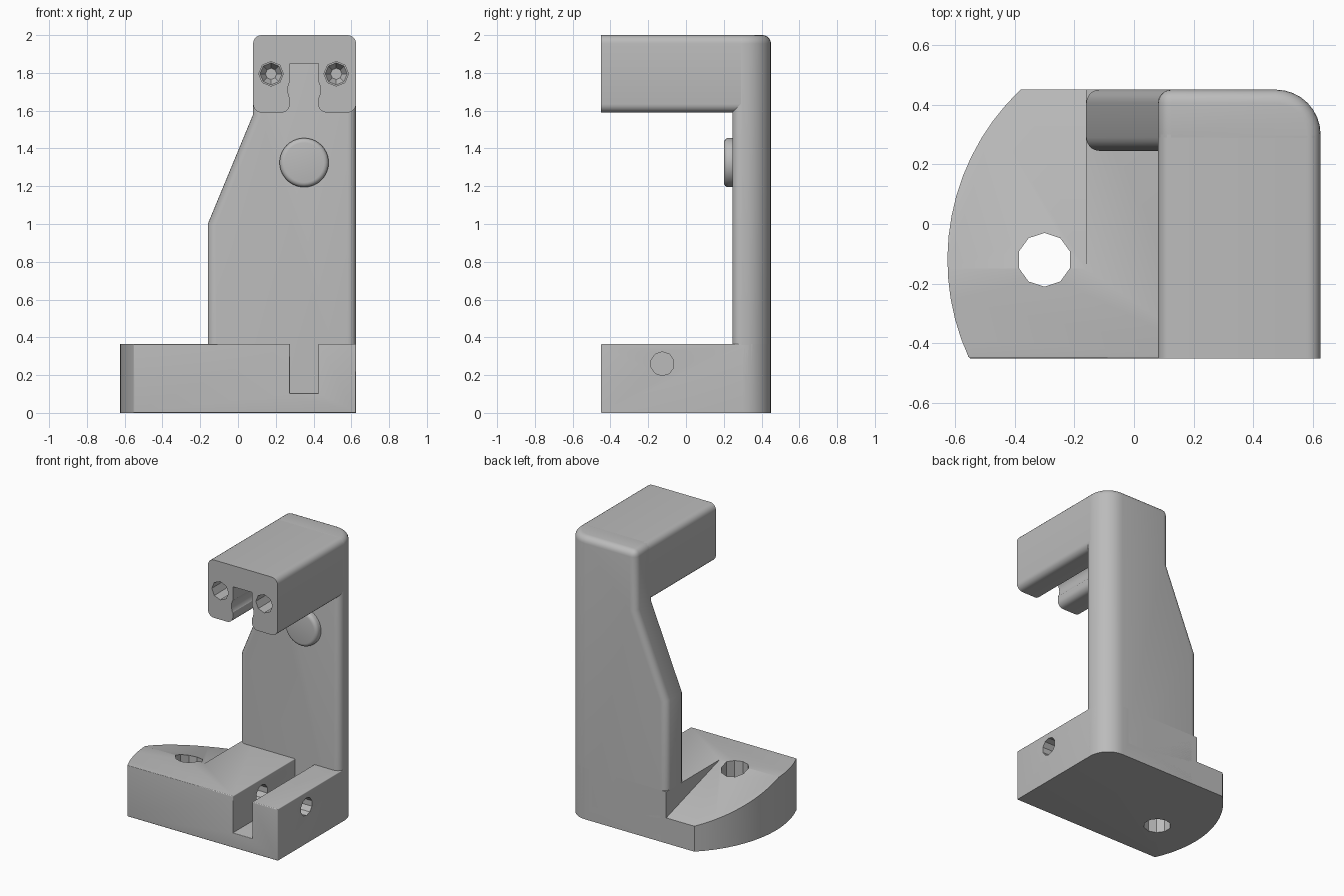
import bpy, bmesh
from math import radians, asin, sin, cos
from mathutils import Matrix, Vector

if "Cube" in bpy.data.objects:
    bpy.data.objects.remove(bpy.data.objects["Cube"])

grey = bpy.data.materials.new("light_grey")
grey.use_nodes = True
grey.diffuse_color = (0.5, 0.5, 0.5, 1)
grey.node_tree.nodes["Principled BSDF"].inputs["Base Color"].default_value = (0.5, 0.5, 0.5, 1)


def finish(name, bm):
    bmesh.ops.recalc_face_normals(bm, faces=bm.faces)
    mesh = bpy.data.meshes.new(name)
    bm.to_mesh(mesh)
    bm.free()
    mesh.materials.append(grey)
    obj = bpy.data.objects.new(name, mesh)
    bpy.context.collection.objects.link(obj)
    return obj


def prism(name, outline, axis, start, end):
    """Extrude a flat outline along x, y or z."""
    place = {"X": lambda u, v, w: (w, u, v),
             "Y": lambda u, v, w: (u, w, v),
             "Z": lambda u, v, w: (u, v, w)}[axis]
    bm = bmesh.new()
    face = bm.faces.new([bm.verts.new(place(u, v, start)) for u, v in outline])
    grown = bmesh.ops.extrude_face_region(bm, geom=[face])["geom"]
    shift = Vector(place(0, 0, end - start))
    bmesh.ops.translate(bm, vec=shift, verts=[g for g in grown if isinstance(g, bmesh.types.BMVert)])
    return finish(name, bm)


def rod(name, start, end, r1, r2=None, sides=10):
    """Cylinder or cone between two points."""
    a, b = Vector(start), Vector(end)
    turn = (b - a).to_track_quat("Z", "Y").to_matrix().to_4x4()
    bm = bmesh.new()
    bmesh.ops.create_cone(bm, cap_ends=True, segments=sides, radius1=r1,
                          radius2=r1 if r2 is None else r2, depth=(b - a).length,
                          matrix=Matrix.Translation((a + b) / 2) @ turn)
    return finish(name, bm)


def combine(obj, tool, operation="DIFFERENCE"):
    tool.hide_render = True
    mod = obj.modifiers.new("cut", "BOOLEAN")
    mod.operation, mod.object, mod.solver = operation, tool, "EXACT"
    graph = bpy.context.evaluated_depsgraph_get()
    mesh = bpy.data.meshes.new_from_object(obj.evaluated_get(graph))
    obj.modifiers.clear()
    obj.data = mesh
    bpy.data.objects.remove(tool)


def round_edges(obj, rule, radius, segments=5):
    bm = bmesh.new()
    bm.from_mesh(obj.data)
    edges = [e for e in bm.edges if len(e.link_faces) == 2
             and e.calc_face_angle(0) > radians(25) and rule(e.verts[0].co, e.verts[1].co)]
    bmesh.ops.bevel(bm, geom=edges, offset=radius, segments=segments, profile=0.5,
                    affect="EDGES", clamp_overlap=True)
    bm.to_mesh(obj.data)
    bm.free()


def near(value, *targets):
    return any(abs(value - t) < 0.003 for t in targets)


RIGHT, FRONT, BACK, WALL = 0.625, -0.45, 0.45, 0.245
SLOT_A, SLOT_B, TOP = 0.275, 0.425, 0.365


def back_corner(p, q):
    return all(near(v.x, RIGHT) and near(v.y, BACK) for v in (p, q))


# Base with a slot, trimmed to a curved left end
base = prism("base", [(-0.8, 0), (RIGHT, 0), (RIGHT, TOP), (SLOT_B, TOP), (SLOT_B, 0.105),
                      (SLOT_A, 0.105), (SLOT_A, TOP), (-0.8, TOP)], "Y", FRONT, BACK)
cx, cy, radius, steps = 0.161, -0.12, 0.786, 14
low, high = asin((FRONT - cy) / radius), asin((BACK - cy) / radius)
arc = [(cx - radius * cos(t), cy + radius * sin(t))
       for t in (low + (high - low) * i / steps for i in range(steps + 1))]
trim = prism("trim", [(arc[0][0], -0.7)] + arc + [(arc[-1][0], 0.7), (0.9, 0.7), (0.9, -0.7)],
             "Z", -0.2, 0.6)
combine(base, trim, "INTERSECT")
round_edges(base, back_corner, 0.15, 8)
round_edges(base, lambda p, q: (near(p.y, FRONT) and near(q.y, FRONT))
            or (near(p.z, TOP) and near(q.z, TOP) and near(p.x, SLOT_A, SLOT_B, RIGHT)
                and near(q.x, SLOT_A, SLOT_B, RIGHT) and near(p.x, q.x)), 0.043)

# Sloping rear shelf, mounting hole and cross hole
combine(base, prism("slope_cutter", [(-0.15, TOP), (0.5, 0.165), (0.5, 0.6), (-0.15, 0.6)],
                    "X", -1, -0.16))
combine(base, rod("mount_cutter", (-0.3, -0.12, -0.1), (-0.3, -0.12, 0.6), 0.09))
combine(base, rod("cross_cutter", (0, -0.125, 0.26), (0.8, -0.125, 0.26), 0.063))

# Upright column with a slanted shoulder
column = prism("column", [(-0.16, 0), (RIGHT, 0), (RIGHT, 2), (0.08, 2), (0.08, 1.58), (-0.16, 1)],
               "Y", WALL, BACK)
round_edges(column, back_corner, 0.15, 8)
round_edges(column, lambda p, q: max(p.z, q.z) > 0.01
            and not (near(p.z, q.z) and p.z < 1.9), 0.045)

# Upper arm with an open slot underneath
arm = prism("arm", [(0.08, 1.59), (SLOT_A, 1.59), (SLOT_A, 1.85), (SLOT_B, 1.85), (SLOT_B, 1.59),
                    (RIGHT, 1.59), (RIGHT, 2), (0.08, 2)], "Y", FRONT, 0.3)
round_edges(arm, lambda p, q: near(p.x, q.x) and near(p.z, q.z) and not near(p.z, 1.85), 0.045)
combine(arm, rod("bore_cutter", (0.35, -0.6, 1.71), (0.35, 0.24, 1.71), 0.088, sides=16))

# Blind holes with conical ends in the arm's front
for x in (0.175, 0.52):
    combine(arm, rod("hole_cutter", (x, -0.6, 1.795), (x, -0.15, 1.795), 0.065, sides=8))
    combine(arm, rod("cone_cutter", (x, -0.16, 1.795), (x, -0.1, 1.795), 0.064, 0.03, sides=8))

# Round pad on the column
pad = rod("round_pad", (0.35, 0.27, 1.325), (0.35, 0.2, 1.325), 0.13, sides=40)
round_edges(pad, lambda p, q: near(p.y, 0.2) and near(q.y, 0.2), 0.025, 4)

# Smooth rounded edges, keep hard corners
bpy.ops.object.select_all(action="DESELECT")
for part in (base, column, arm, pad):
    part.select_set(True)
bpy.context.view_layer.objects.active = base
bpy.ops.object.shade_smooth_by_angle(angle=radians(30))
